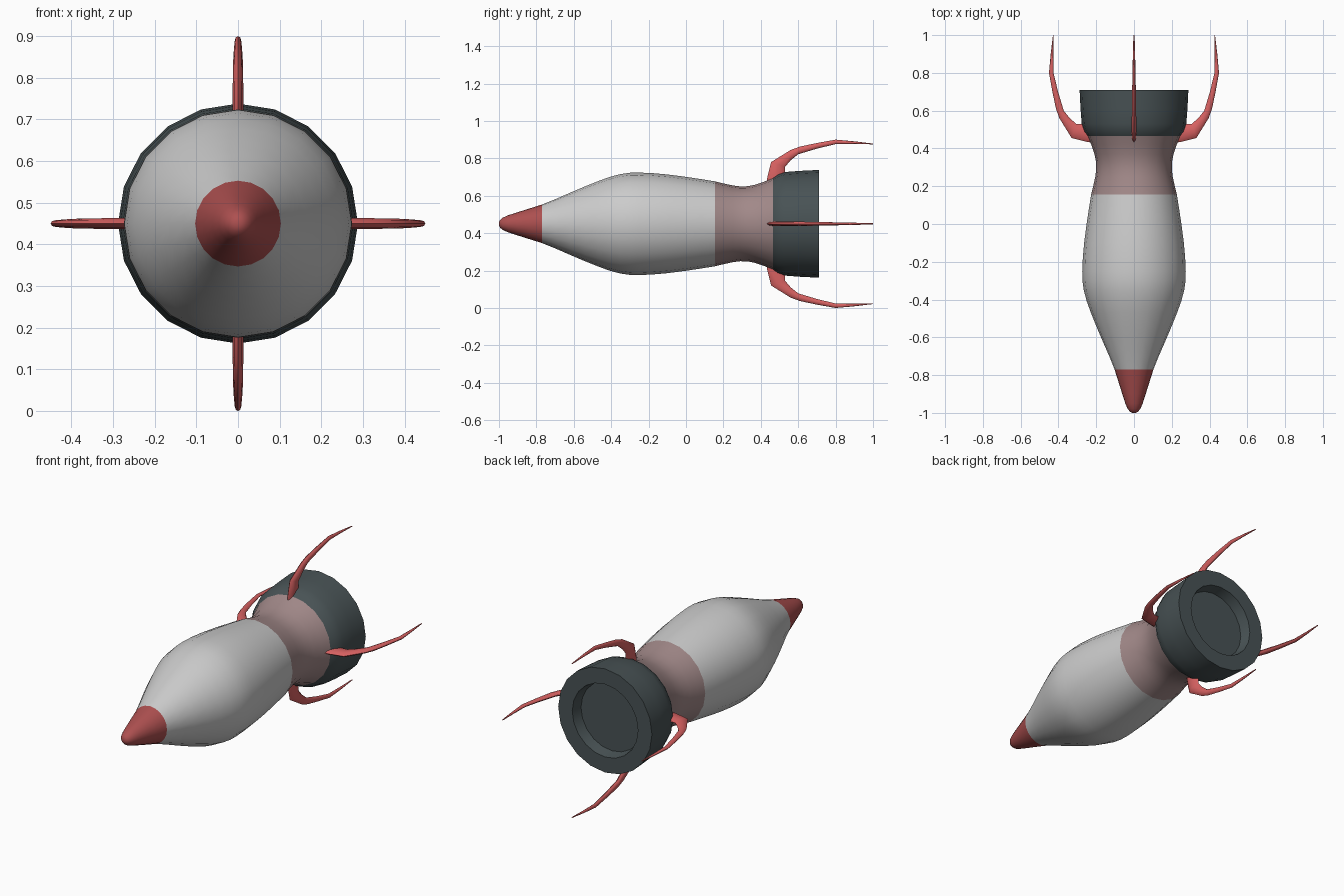
import bpy, bmesh, math
from mathutils import Matrix, Vector

if "Cube" in bpy.data.objects:
    bpy.data.objects.remove(bpy.data.objects["Cube"])

ZC, SIDES = 0.45, 20   # axis height, sides around the hull


def material(name, color):
    m = bpy.data.materials.new(name)
    m.diffuse_color = (*color, 1)
    m.use_nodes = True
    m.node_tree.nodes["Principled BSDF"].inputs["Base Color"].default_value = m.diffuse_color
    return m


RED = material("red", (0.68, 0.12, 0.12))
NOSE_RED = material("nose_red", (0.42, 0.08, 0.08))
PINK = material("dusty_pink", (0.36, 0.25, 0.25))
DARK = material("dark_slate", (0.065, 0.085, 0.09))


def finish(bm, name, mat, angle):
    bmesh.ops.recalc_face_normals(bm, faces=bm.faces)
    me = bpy.data.meshes.new(name)
    bm.to_mesh(me)
    bm.free()
    ob = bpy.data.objects.new(name, me)
    bpy.context.collection.objects.link(ob)
    if mat:
        me.materials.append(mat)
    bpy.ops.object.select_all(action='DESELECT')
    bpy.context.view_layer.objects.active = ob
    ob.select_set(True)
    bpy.ops.object.shade_smooth_by_angle(angle=math.radians(angle))
    return ob


def loft(bm, rings):
    loops = [[bm.verts.new(p) for p in ring] for ring in rings]
    n = len(loops[0])
    for a, b in zip(loops, loops[1:]):
        for i in range(n):
            j = (i + 1) % n
            bm.faces.new((a[i], a[j], b[j], b[i]))
    return loops


def lathe(name, profile, mat, cap_start=False, cap_end=False, angle=35):
    """Revolve (y, radius) points about the long axis."""
    bm = bmesh.new()
    turns = [2 * math.pi * i / SIDES for i in range(SIDES)]
    loops = loft(bm, [[(r * math.cos(t), y, ZC + r * math.sin(t)) for t in turns]
                      for y, r in profile])
    if cap_start:
        bm.faces.new(loops[0])
    if cap_end:
        bm.faces.new(loops[-1])
    bmesh.ops.remove_doubles(bm, verts=bm.verts, dist=1e-5)
    return finish(bm, name, mat, angle)


# Hull in three coloured stretches
lathe("nose_cone", [(-1, 0.008), (-0.995, 0.02), (-0.98, 0.033), (-0.95, 0.046),
                    (-0.9, 0.062), (-0.84, 0.081), (-0.77, 0.103)],
      NOSE_RED, cap_start=True)
lathe("body", [(-0.77, 0.103), (-0.7, 0.131), (-0.62, 0.166), (-0.54, 0.2),
               (-0.47, 0.228), (-0.41, 0.25), (-0.35, 0.266), (-0.3, 0.273),
               (-0.25, 0.274), (-0.18, 0.271), (-0.1, 0.264), (0, 0.251),
               (0.08, 0.239), (0.155, 0.227)], None)
lathe("waist", [(0.155, 0.227), (0.2, 0.216), (0.25, 0.205), (0.29, 0.2),
                (0.33, 0.201), (0.37, 0.209), (0.42, 0.226), (0.465, 0.245)], PINK)

# Engine bell with a recessed rear
lathe("engine_bell", [(0.465, 0.245), (0.49, 0.264), (0.53, 0.277), (0.61, 0.283),
                      (0.71, 0.288), (0.71, 0.202), (0.65, 0.19)],
      DARK, cap_end=True, angle=30)

# Curved fins: outer edge (y, r), inner edge (y, r), half thickness
FIN = [((0.43, 0.215), (0.52, 0.215), 0.012),
       ((0.435, 0.25), (0.53, 0.265), 0.013),
       ((0.455, 0.33), (0.53, 0.305), 0.013),
       ((0.56, 0.395), (0.56, 0.34), 0.012),
       ((0.61, 0.413), (0.60, 0.372), 0.0115),
       ((0.70, 0.432), (0.70, 0.402), 0.010),
       ((0.80, 0.45), (0.80, 0.426), 0.008),
       ((0.90, 0.441), (0.90, 0.427), 0.006),
       ((1.0, 0.429), (1.0, 0.425), 0.003)]
for k, side in enumerate(("right", "top", "left", "bottom")):
    bm = bmesh.new()
    rings = []
    for (yo, ro), (yi, ri), half in FIN:
        o, i = Vector((ro, yo, 0)), Vector((ri, yi, 0))
        mid, axis = (o + i) / 2, (o - i) / 2
        rings.append([mid + axis * math.cos(t) + Vector((0, 0, half * math.sin(t)))
                      for t in (2 * math.pi * s / 8 for s in range(8))])
    loops = loft(bm, rings)
    bm.faces.new(loops[0])
    bm.faces.new(loops[-1])
    spin = Matrix.Rotation(-k * math.pi / 2, 4, 'Y')
    bmesh.ops.transform(bm, matrix=Matrix.Translation((0, 0, ZC)) @ spin, verts=bm.verts)
    finish(bm, f"fin_{side}", RED, 50)
